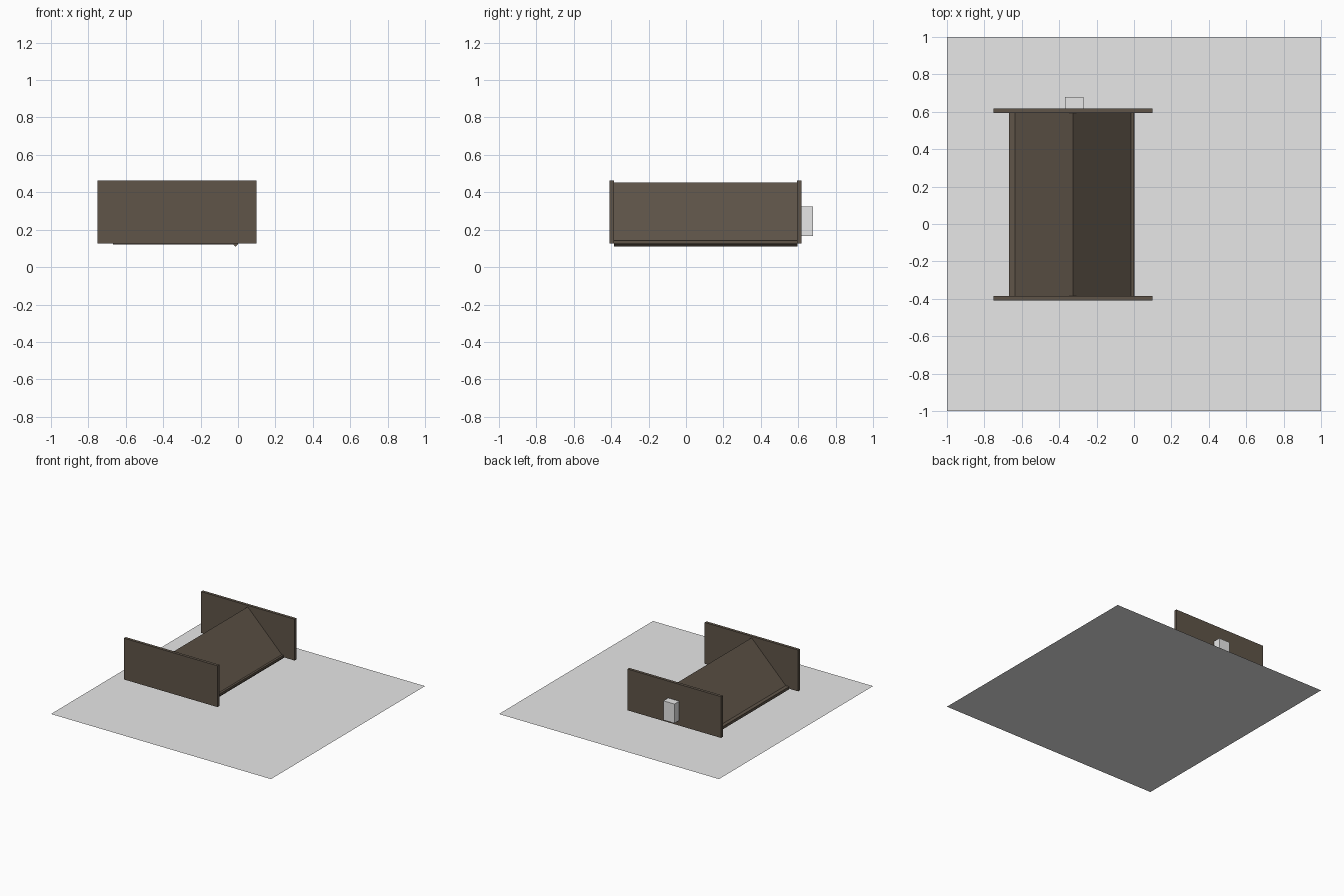
import bpy, math

if "Cube" in bpy.data.objects:
    bpy.data.objects.remove(bpy.data.objects["Cube"])


def material(name, rgb):
    m = bpy.data.materials.new(name)
    m.diffuse_color = (*rgb, 1)
    m.use_nodes = True
    m.node_tree.nodes["Principled BSDF"].inputs["Base Color"].default_value = m.diffuse_color
    return m


BROWN = material("dark brown wood", (0.115, 0.09, 0.066))
GREY = material("light grey", (0.8, 0.8, 0.8))


def box(name, lo, hi, mat):
    bpy.ops.mesh.primitive_cube_add(size=1, location=[(a + b) / 2 for a, b in zip(lo, hi)])
    ob = bpy.context.object
    ob.name = name
    ob.scale = [b - a for a, b in zip(lo, hi)]
    ob.data.materials.append(mat)
    return ob


# Roof slab whose outer face runs from the ridge point down at 45 degrees
def slab(name, top, length, thick, side):
    s = math.sqrt(0.5)
    cx = top[0] + s * side * (length - thick) / 2
    cz = top[1] - s * (length + thick) / 2
    ob = box(name, (-length / 2, Y0, -thick / 2), (length / 2, Y1, thick / 2), BROWN)
    ob.location.x, ob.location.z = cx, cz
    ob.rotation_euler.y = side * math.pi / 4
    return ob


Y0, Y1 = -0.385, 0.595
RIDGE = (-0.327, 0.452)

# Ground sheet
bpy.ops.mesh.primitive_plane_add(size=2)
ground = bpy.context.object
ground.name = "ground_sheet"
ground.data.materials.append(GREY)

# Tent-shaped body: base board and two sloping boards
box("base_board", (-0.668, Y0, 0.12), (0.0, Y1, 0.142), BROWN)
slab("right_slope", RIDGE, 0.465, 0.02, 1)
slab("left_slope", RIDGE, 0.445, 0.02, -1)

# End boards
for name, y in (("front_end_board", -0.409), ("back_end_board", 0.593)):
    box(name, (-0.75, y, 0.125), (0.10, y + 0.024, 0.464), BROWN)

# Small block on the back end board
box("back_block", (-0.37, 0.6, 0.167), (-0.27, 0.678, 0.325), GREY)
